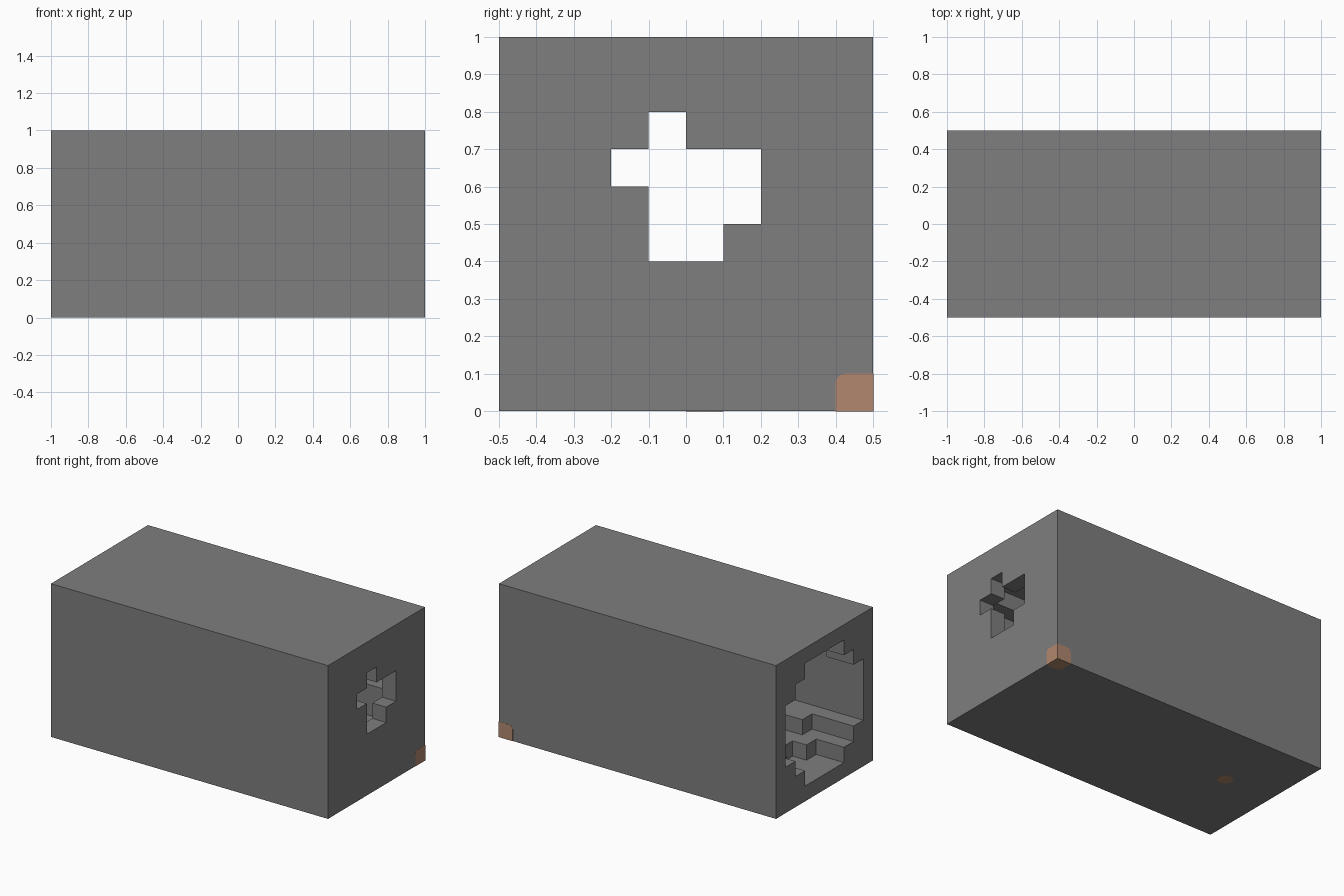
import bpy
import bmesh
from math import hypot
from mathutils import Vector

cube = bpy.data.objects.get("Cube")
if cube:
    bpy.data.objects.remove(cube)

CELL = 0.1
NX, NY, NZ = 20, 10, 10


def make_material(name, rgb):
    mat = bpy.data.materials.new(name)
    mat.use_nodes = True
    mat.diffuse_color = (*rgb, 1)
    mat.node_tree.nodes["Principled BSDF"].inputs["Base Color"].default_value = (*rgb, 1)
    return mat


def add_object(name, bm, mat):
    bmesh.ops.recalc_face_normals(bm, faces=bm.faces)
    mesh = bpy.data.meshes.new(name)
    bm.to_mesh(mesh)
    bm.free()
    mesh.materials.append(mat)
    obj = bpy.data.objects.new(name, mesh)
    bpy.context.collection.objects.link(obj)
    return obj


stone = make_material("stone_grey", (0.21, 0.21, 0.21))
copper = make_material("copper_brown", (0.44, 0.243, 0.156))

# Small ragged exit: for each height, first and last open column
EXIT = {4: (4, 5), 5: (4, 6), 6: (3, 6), 7: (4, 4)}


def is_hollow(i, j, k):
    """Round tunnel that rises a little behind its mouth, with a thin end wall."""
    if i == NX - 1:
        first, last = EXIT.get(k, (1, 0))
        return first <= j <= last
    if i < 2:
        cy, cz, r = 0, 5, 4.1
    elif i == 2:
        cy, cz, r = 0, 5.5, 4.1
    else:
        cy, cz, r = -0.3, 5.9, 4.02
    inside = 1 <= j < NY - 1 and 1 <= k < NZ - 1
    return inside and hypot(j - 4.5 - cy, k + 0.5 - cz) < r


def is_solid(i, j, k):
    in_grid = 0 <= i < NX and 0 <= j < NY and 0 <= k < NZ
    return in_grid and not is_hollow(i, j, k)


# Stone block: one quad wherever a solid cell meets an open one
bm = bmesh.new()
corners = {}


def corner(p):
    key = tuple(p)
    if key not in corners:
        corners[key] = bm.verts.new((p[0] * CELL - 1, p[1] * CELL - 0.5, p[2] * CELL))
    return corners[key]


def add_quad(cell, axis, side):
    u, v = (axis + 1) % 3, (axis + 2) % 3
    quad = []
    for du, dv in ((0, 0), (1, 0), (1, 1), (0, 1)):
        p = list(cell)
        p[axis] += side
        p[u] += du
        p[v] += dv
        quad.append(corner(p))
    bm.faces.new(quad if side else quad[::-1])


for i in range(NX):
    for j in range(NY):
        for k in range(NZ):
            if not is_solid(i, j, k):
                continue
            for axis in range(3):
                for side in (0, 1):
                    neighbour = [i, j, k]
                    neighbour[axis] += 2 * side - 1
                    if not is_solid(*neighbour):
                        add_quad((i, j, k), axis, side)

mesh = bpy.data.meshes.new("stone_block")
bm.to_mesh(mesh)
bm.free()
mesh.materials.append(stone)
bpy.context.collection.objects.link(bpy.data.objects.new("stone_block", mesh))

# Copper corner inlay: small cube, rounded on the edges away from the corner
LIFT = 0.001
low = Vector((0.9, 0.4, -LIFT))
high = Vector((1 + LIFT, 0.5 + LIFT, 0.1))
bm = bmesh.new()
bmesh.ops.create_cube(bm, size=1)
for v in bm.verts:
    v.co = Vector([high[a] if v.co[a] > 0 else low[a] for a in range(3)])
inner = Vector((low.x, low.y, high.z))
rounded = [e for e in bm.edges
           if any((v.co - inner).length < LIFT for v in e.verts)]
bmesh.ops.bevel(bm, geom=rounded, offset=0.025, segments=3, profile=0.5, affect='EDGES')
add_object("corner_inlay", bm, copper)

# Copper stud set into the underside
bm = bmesh.new()
bmesh.ops.create_cone(bm, cap_ends=True, segments=8, radius1=0.05, radius2=0.05, depth=0.004)
bmesh.ops.translate(bm, verts=bm.verts, vec=(-0.65, 0.05, 0.001))
add_object("underside_stud", bm, copper)
